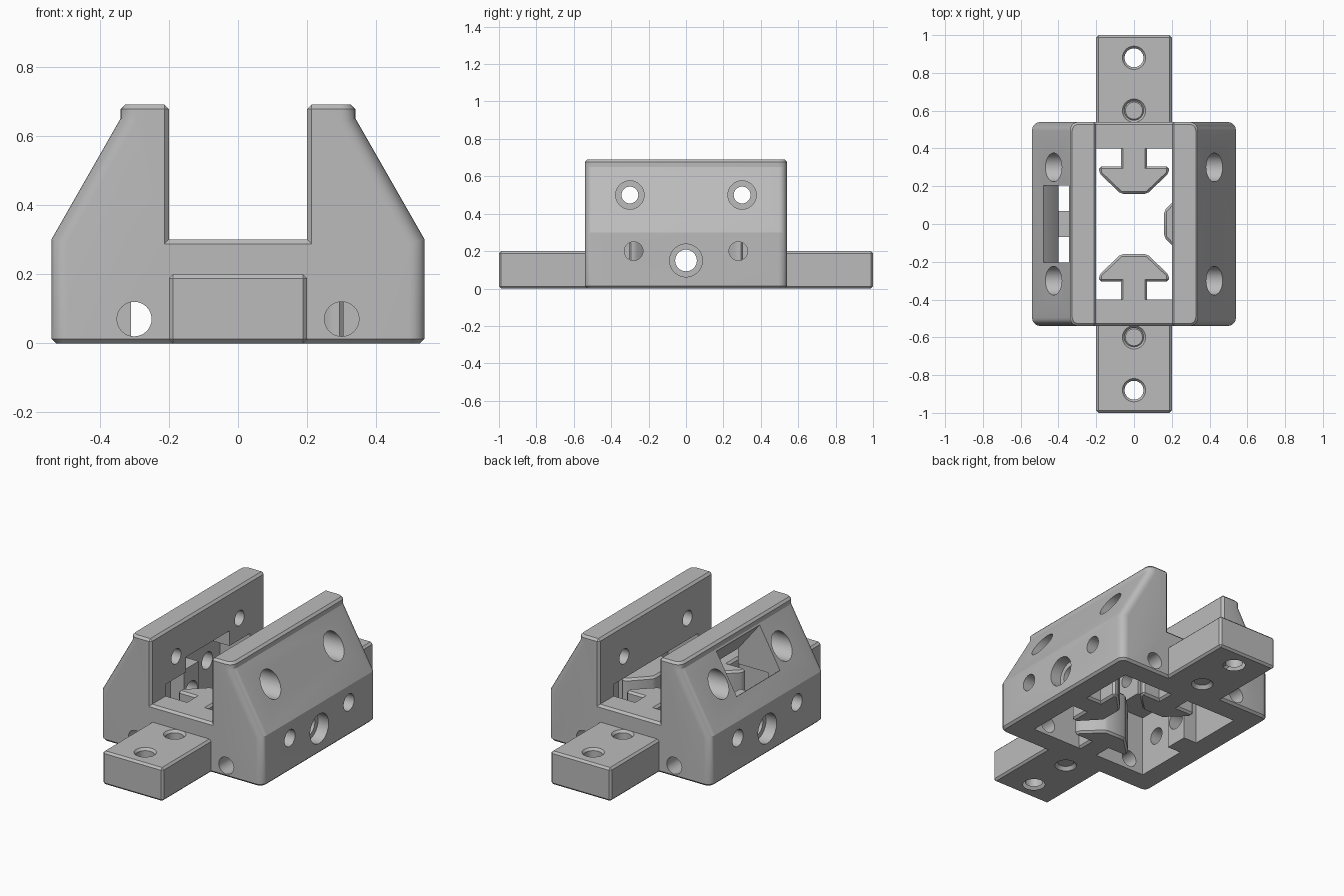
import bpy, bmesh
from math import pi
from mathutils import Matrix

cube = bpy.data.objects.get("Cube")
if cube:
    bpy.data.objects.remove(cube, do_unlink=True)

grey = bpy.data.materials.new("machined_grey")
grey.use_nodes = True
COLOUR = (0.5, 0.5, 0.5, 1)
grey.diffuse_color = COLOUR
grey.node_tree.nodes["Principled BSDF"].inputs["Base Color"].default_value = COLOUR


def prism_mesh(points, axis, lo, hi):
    """Extrude a profile along y (points are x, z) or z (points are x, y)."""
    bm = bmesh.new()
    place = (lambda a, b: (a, lo, b)) if axis == "y" else (lambda a, b: (a, b, lo))
    face = bm.faces.new([bm.verts.new(place(a, b)) for a, b in points])
    new = bmesh.ops.extrude_face_region(bm, geom=[face])["geom"]
    shift = (0, hi - lo, 0) if axis == "y" else (0, 0, hi - lo)
    bmesh.ops.translate(bm, vec=shift, verts=[v for v in new if isinstance(v, bmesh.types.BMVert)])
    bmesh.ops.recalc_face_normals(bm, faces=bm.faces)
    return bm


def chamfer(bm, width):
    """Bevel every sharp convex edge."""
    bm.normal_update()
    edges = [e for e in bm.edges if e.calc_face_angle_signed(0) > 0.7]
    bmesh.ops.bevel(bm, geom=edges, offset=width, segments=1, affect="EDGES", profile=0.5)
    bmesh.ops.recalc_face_normals(bm, faces=bm.faces)


def make(name, bm):
    mesh = bpy.data.meshes.new(name)
    bm.to_mesh(mesh)
    bm.free()
    obj = bpy.data.objects.new(name, mesh)
    bpy.context.collection.objects.link(obj)
    mesh.materials.append(grey)
    return obj


def activate(obj):
    bpy.ops.object.select_all(action="DESELECT")
    obj.select_set(True)
    bpy.context.view_layer.objects.active = obj


def cut(target, bm):
    cutter = make("cutter", bm)
    cutter.hide_render = True
    activate(target)
    mod = target.modifiers.new("cut", "BOOLEAN")
    mod.operation, mod.solver, mod.object = "DIFFERENCE", "EXACT", cutter
    bpy.ops.object.modifier_apply(modifier=mod.name)
    bpy.data.objects.remove(cutter, do_unlink=True)


def rod(axis, centre, length, r1, r2=None):
    """Round cutter along an axis; r2 gives a cone."""
    bm = bmesh.new()
    bmesh.ops.create_cone(bm, cap_ends=True, segments=32, radius1=r1,
                          radius2=r1 if r2 is None else r2, depth=length)
    if axis != "z":
        turn = Matrix.Rotation(pi / 2, 3, "Y" if axis == "x" else "X")
        bmesh.ops.rotate(bm, matrix=turn, verts=bm.verts)
    bmesh.ops.translate(bm, vec=centre, verts=bm.verts)
    return bm


def rect(x0, x1, y0, y1):
    return [(x0, y0), (x1, y0), (x1, y1), (x0, y1)]


# Body: a channel with sloping outer flanks
half = [(0.54, 0), (0.54, 0.3), (0.34, 0.65), (0.34, 0.69), (0.2, 0.69), (0.2, 0.3)]
bm = prism_mesh(half + [(-x, z) for x, z in reversed(half)], "y", -0.54, 0.54)
corners = [e for e in bm.edges
           if abs(e.verts[0].co.y - e.verts[1].co.y) < 0.01
           and all(abs(v.co.x) > 0.33 for v in e.verts)
           and e.verts[0].co.x * e.verts[1].co.x > 0]
bmesh.ops.bevel(bm, geom=corners, offset=0.045, segments=5, affect="EDGES", profile=0.5)
bmesh.ops.recalc_face_normals(bm, faces=bm.faces)
chamfer(bm, 0.013)
body = make("body", bm)

# Central opening, wider below the side walls
cut(body, prism_mesh(rect(-0.4, 0.4, -0.4, 0.4), "z", -0.1, 0.37))

# Window through one sloping flank
window = [(-0.56, 0.5), (-0.48, 0.405), (-0.46, 0.39), (-0.4, 0.3), (-0.1, 0.3),
          (-0.1, 0.46), (-0.2, 0.46), (-0.345, 0.64), (-0.46, 0.78)]
cut(body, prism_mesh(window, "y", -0.205, 0.205))

# Bolt holes in the side walls and ends
for s in (-1, 1):
    for y in (-0.3, 0.3):
        cut(body, rod("x", (s * 0.35, y, 0.5), 0.5, 0.045))
        cut(body, rod("x", (s * 0.5, y, 0.5), 0.4, 0.076))
    for y in (-0.28, 0.28):
        cut(body, rod("x", (s * 0.48, y, 0.2), 0.22, 0.05))
    cut(body, rod("x", (s * 0.48, 0, 0.15), 0.24, 0.058))
    cut(body, rod("x", (s * 0.55, 0, 0.15), 0.16, 0.088))
    for x in (-0.3, 0.3):
        cut(body, rod("y", (x, s * 0.48, 0.07), 0.2, 0.05))

# Mounting tabs with countersunk holes
tabs = []
for s, name in ((-1, "front_tab"), (1, "back_tab")):
    y0, y1 = sorted((s * 0.5, s * 1.0))
    bm = prism_mesh(rect(-0.2, 0.2, y0, y1), "z", 0, 0.2)
    chamfer(bm, 0.012)
    tab = make(name, bm)
    for y in (0.6, 0.88):
        cut(tab, rod("z", (0, s * y, 0.1), 0.5, 0.05))
        cut(tab, rod("z", (0, s * y, 0.195), 0.03, 0.045, 0.07))
        cut(tab, rod("z", (0, s * y, 0.005), 0.03, 0.07, 0.045))
    tabs.append(tab)

# Arrow-headed catches: distance outward, offset sideways
side = [(0.43, 0.07), (0.305, 0.07), (0.305, 0.185), (0.27, 0.185), (0.16, 0.07)]
outline = side + [(a, -b) for a, b in reversed(side)]
catches = []
for name, dx, dy in (("front_catch", 0, -1), ("back_catch", 0, 1), ("left_catch", 1, 0)):
    bm = prism_mesh([(a * dx - b * dy, a * dy + b * dx) for a, b in outline], "z", 0, 0.3)
    chamfer(bm, 0.012)
    catches.append(make(name, bm))

# Plain stub facing the left catch
stub = make("right_stub", prism_mesh(rect(-0.43, -0.31, -0.07, 0.07), "z", 0, 0.3))

# Through bore shared by the stub and the left catch
for part in (stub, catches[2]):
    cut(part, rod("x", (0, 0, 0.15), 1.2, 0.058))

for obj in [body, stub] + tabs + catches:
    activate(obj)
    bpy.ops.object.shade_smooth_by_angle(angle=0.45)
